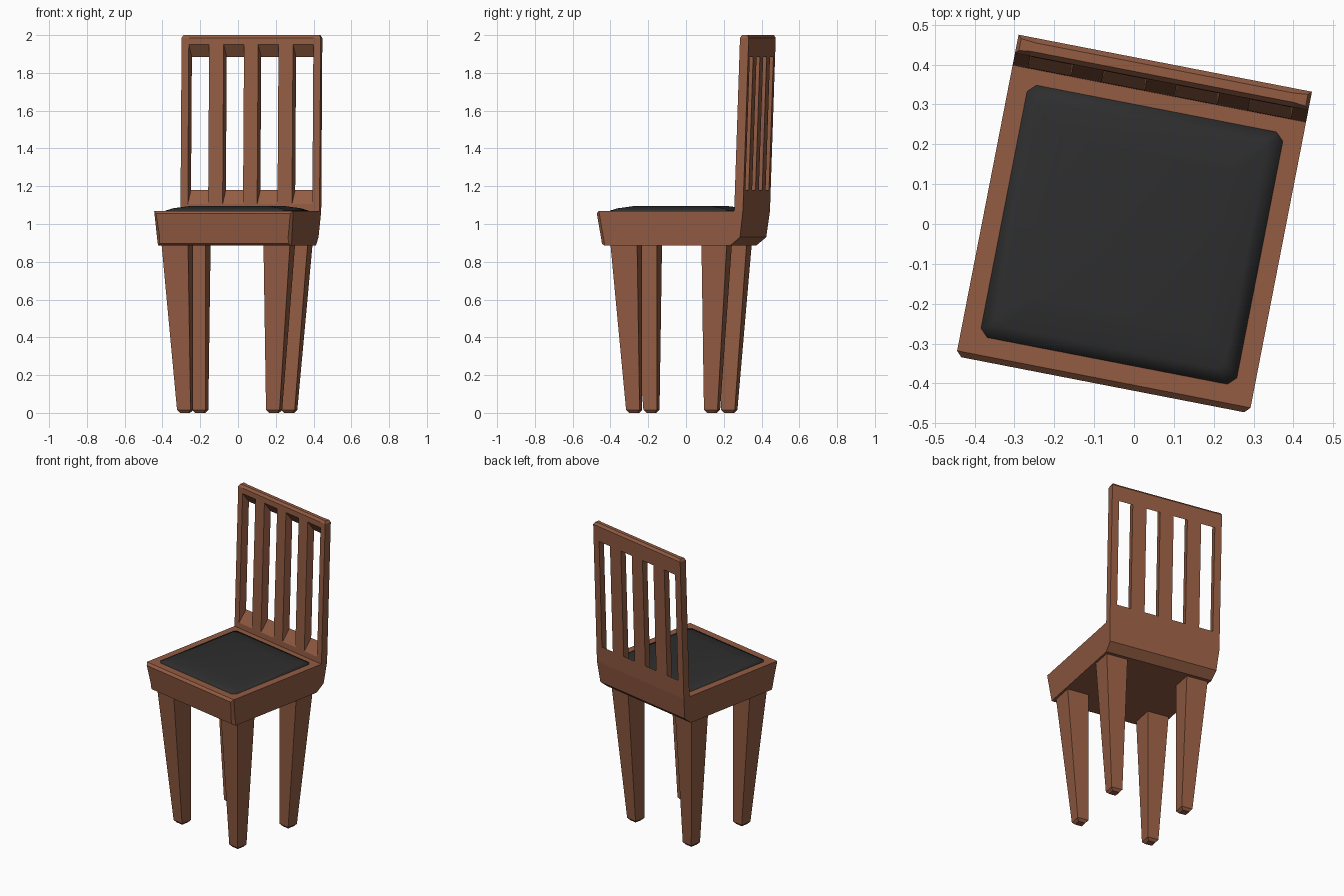
import bpy, bmesh, math
from mathutils import Matrix, Vector

if "Cube" in bpy.data.objects:
    bpy.data.objects.remove(bpy.data.objects["Cube"])

TURN = Matrix.Rotation(math.radians(-11), 4, 'Z')  # whole chair is turned a little


def material(name, rgb):
    m = bpy.data.materials.new(name)
    m.diffuse_color = (*rgb, 1)
    m.use_nodes = True
    m.node_tree.nodes["Principled BSDF"].inputs["Base Color"].default_value = m.diffuse_color
    return m


WOOD = material("brown wood", (0.29, 0.107, 0.055))
PAD = material("charcoal cushion", (0.027, 0.027, 0.027))


def finish(name, bm, mat):
    bmesh.ops.transform(bm, matrix=TURN, verts=bm.verts)
    bmesh.ops.recalc_face_normals(bm, faces=bm.faces)
    me = bpy.data.meshes.new(name)
    bm.to_mesh(me)
    bm.free()
    me.materials.append(mat)
    ob = bpy.data.objects.new(name, me)
    bpy.context.collection.objects.link(ob)
    return ob


def loft(rings):
    """Solid through a stack of rings of points, closed at both ends."""
    bm = bmesh.new()
    loops = [[bm.verts.new(p) for p in r] for r in rings]
    n = len(loops[0])
    for a, b in zip(loops, loops[1:]):
        for i in range(n):
            j = (i + 1) % n
            bm.faces.new((a[i], a[j], b[j], b[i]))
    bm.faces.new(loops[0][::-1])
    bm.faces.new(loops[-1])
    bmesh.ops.recalc_face_normals(bm, faces=bm.faces)
    return bm


def rect(x0, x1, y0, y1, z):
    return [(x0, y0, z), (x1, y0, z), (x1, y1, z), (x0, y1, z)]


def chamfered(x0, x1, y0, y1, z, c):
    return [(x0 + c, y0, z), (x1 - c, y0, z), (x1, y0 + c, z), (x1, y1 - c, z),
            (x1 - c, y1, z), (x0 + c, y1, z), (x0, y1 - c, z), (x0, y0 + c, z)]


# Seat: tapering downwards, chamfered under the back
bm = loft([rect(-.36, .36, -.368, .308, .885),
           rect(-.364, .364, -.375, .362, .93),
           rect(-.375, .375, -.397, .38, 1.07)])
front = [f for f in bm.faces if f.normal.y < -.9]
# Raised front panel with bevelled rim
bmesh.ops.inset_region(bm, faces=front, thickness=.018, depth=.016)
finish("seat", bm, WOOD)

# Backrest: leaning frame with four slots that narrow towards the rear
def grid(y0, y1, slot_half, z_low, z_high):
    us = [-.375]
    for c in (-.281, -.093, .093, .281):
        us += [c - slot_half, c + slot_half]
    us.append(.375)
    top = 1.985
    return [[(u, y0 + (y1 - y0) * (z - 1.07) / (top - 1.07), z) for u in us]
            for z in (1.07, z_low, z_high, top)]


bm = bmesh.new()
F, B = [[[bm.verts.new(p) for p in row] for row in g] for g in (
    grid(.333, .364, .055, 1.105, 1.95), grid(.38, .411, .047, 1.18, 1.885))]
cols = len(F[0]) - 1


def solid(r, c):
    return 0 <= r < 3 and 0 <= c < cols and not (r == 1 and c % 2 == 1)


for r in range(3):
    for c in range(cols):
        if not solid(r, c):
            continue
        ring = [(r, c), (r, c + 1), (r + 1, c + 1), (r + 1, c)]
        for g in (F, B):
            bm.faces.new([g[i][j] for i, j in ring])
        beside = [(r - 1, c), (r, c + 1), (r + 1, c), (r, c - 1)]
        for k, cell in enumerate(beside):
            if not solid(*cell):
                (i, j), (m, n) = ring[k], ring[(k + 1) % 4]
                bm.faces.new((F[i][j], F[m][n], B[m][n], B[i][j]))
bmesh.ops.recalc_face_normals(bm, faces=bm.faces)
# Chamfered top edge
top = [f for f in bm.faces if all(v.co.z > 1.98 for v in f.verts)]
bmesh.ops.inset_region(bm, faces=top, thickness=.012, depth=.015)
for v in bm.verts:
    if v.co.z > 1.99:
        v.co.z = 2.0
finish("backrest", bm, WOOD)

# Cushion: low pillow with cut corners
pad = [(0, 1.06, .02), (0, 1.071, .02), (.035, 1.083, .015), (.11, 1.095, .01)]
bm = loft([chamfered(-.327 + d, .327 - d, -.35 + d, .295 - d, z, c) for d, z, c in pad])
for f in bm.faces:
    f.smooth = True
finish("cushion", bm, PAD)

# Legs: inner faces upright, outer faces splayed, feet chamfered
def leg(name, side, y_in, y_foot, y_top):
    s = 1 if y_top > 0 else -1
    k = .014
    bm = loft([
        rect(side * (.2035 + k), side * (.2765 - k), y_in + s * k, y_foot - s * k, 0),
        rect(side * .2035, side * .2765, y_in, y_foot, .016),
        rect(side * .2035, side * .346, y_in, y_top, .89)])
    finish(name, bm, WOOD)


for side, word in ((-1, "left"), (1, "right")):
    leg("front_leg_" + word, side, -.1965, -.2695, -.34)
    leg("back_leg_" + word, side, .1505, .2235, .287)
